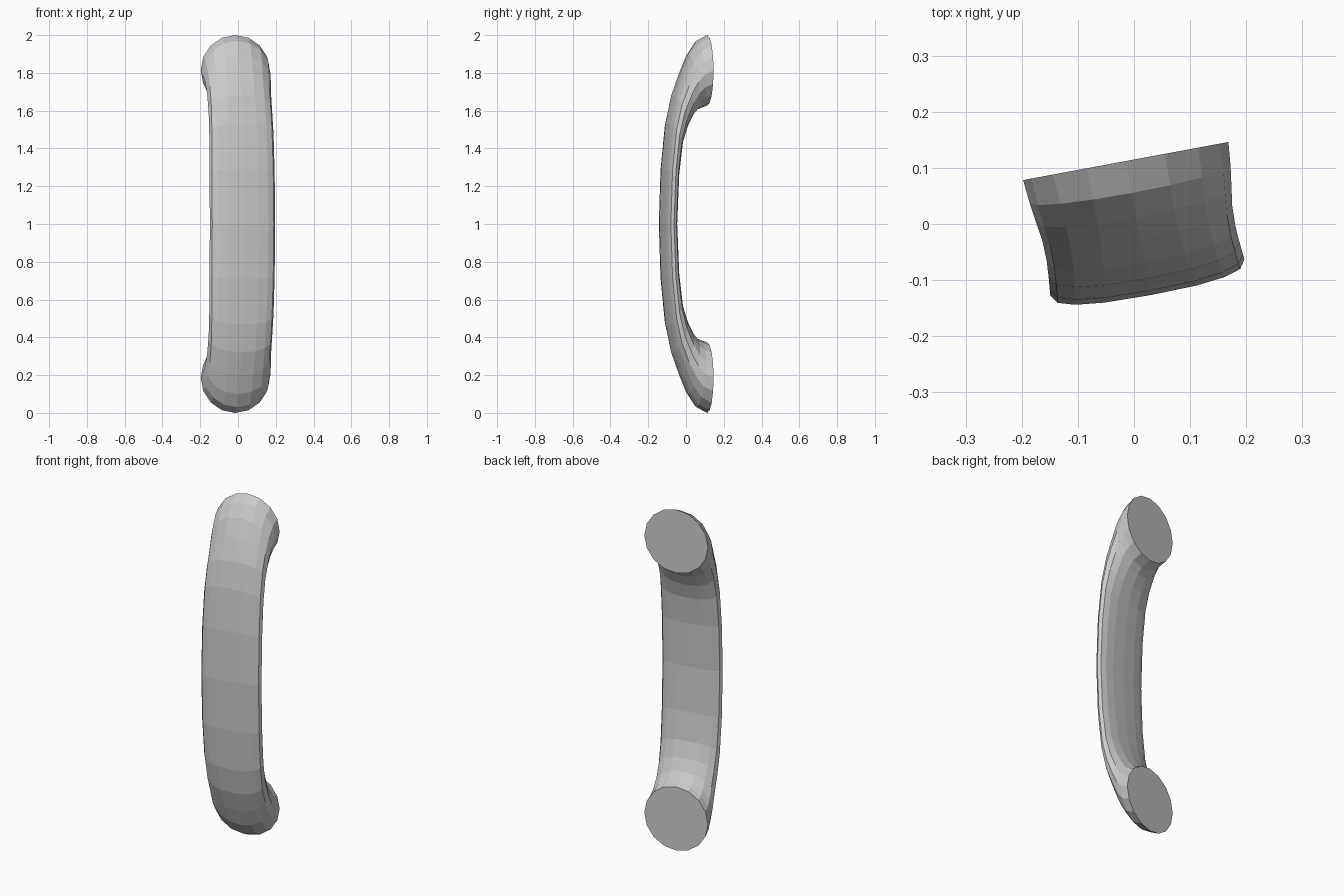
import bpy, bmesh, math
from mathutils import Matrix, Vector

if "Cube" in bpy.data.objects:
    bpy.data.objects.remove(bpy.data.objects["Cube"])

SIDES = 16
TILT = Matrix.Rotation(math.radians(10.5), 4, 'Z')

# Half of the grip, middle to upper foot:
# outer (depth, height), inner (depth, height), half width, roundness exponent
HALF = [
    ((-0.130, 0.00), (-0.066, 0.00), 0.176, 2.6),
    ((-0.122, 0.29), (-0.054, 0.26), 0.175, 2.5),
    ((-0.100, 0.53), (-0.033, 0.42), 0.173, 2.4),
    ((-0.071, 0.68), (-0.004, 0.51), 0.171, 2.3),
    ((-0.030, 0.80), (0.030, 0.575), 0.172, 2.15),
    ((0.010, 0.90), (0.058, 0.606), 0.177, 2.05),
    ((0.055, 0.97), (0.085, 0.617), 0.182, 2.0),
    ((0.113, 1.00), (0.113, 0.627), 0.186, 2.0),
]


def mirrored(s):
    (a, b), (c, d), w, e = s
    return ((a, -b), (c, -d), w, e)


def power(value, e):
    return math.copysign(abs(value) ** (2 / e), value)


def ring(bm, section):
    outer, inner, width, e = section
    o, i = Vector((0.006, outer[0], outer[1] + 1)), Vector((0.006, inner[0], inner[1] + 1))
    mid, half = (o + i) / 2, (o - i) / 2
    verts = []
    for k in range(SIDES):
        a = 2 * math.pi * k / SIDES
        p = mid + half * power(math.cos(a), e)
        p.x += width * power(math.sin(a), e)
        verts.append(bm.verts.new(TILT @ p))
    return verts


# Curved handle: rounded sections swept from the lower foot to the upper foot
bm = bmesh.new()
sections = [mirrored(s) for s in reversed(HALF[1:])] + HALF
rings = [ring(bm, s) for s in sections]
for r0, r1 in zip(rings, rings[1:]):
    for k in range(SIDES):
        n = (k + 1) % SIDES
        bm.faces.new((r0[k], r0[n], r1[n], r1[k]))

# Flat mounting faces
bm.faces.new(rings[0])
bm.faces.new(rings[-1])
bmesh.ops.recalc_face_normals(bm, faces=bm.faces)

mesh = bpy.data.meshes.new("pull_handle")
bm.to_mesh(mesh)
bm.free()
bpy.context.collection.objects.link(bpy.data.objects.new("pull_handle", mesh))
